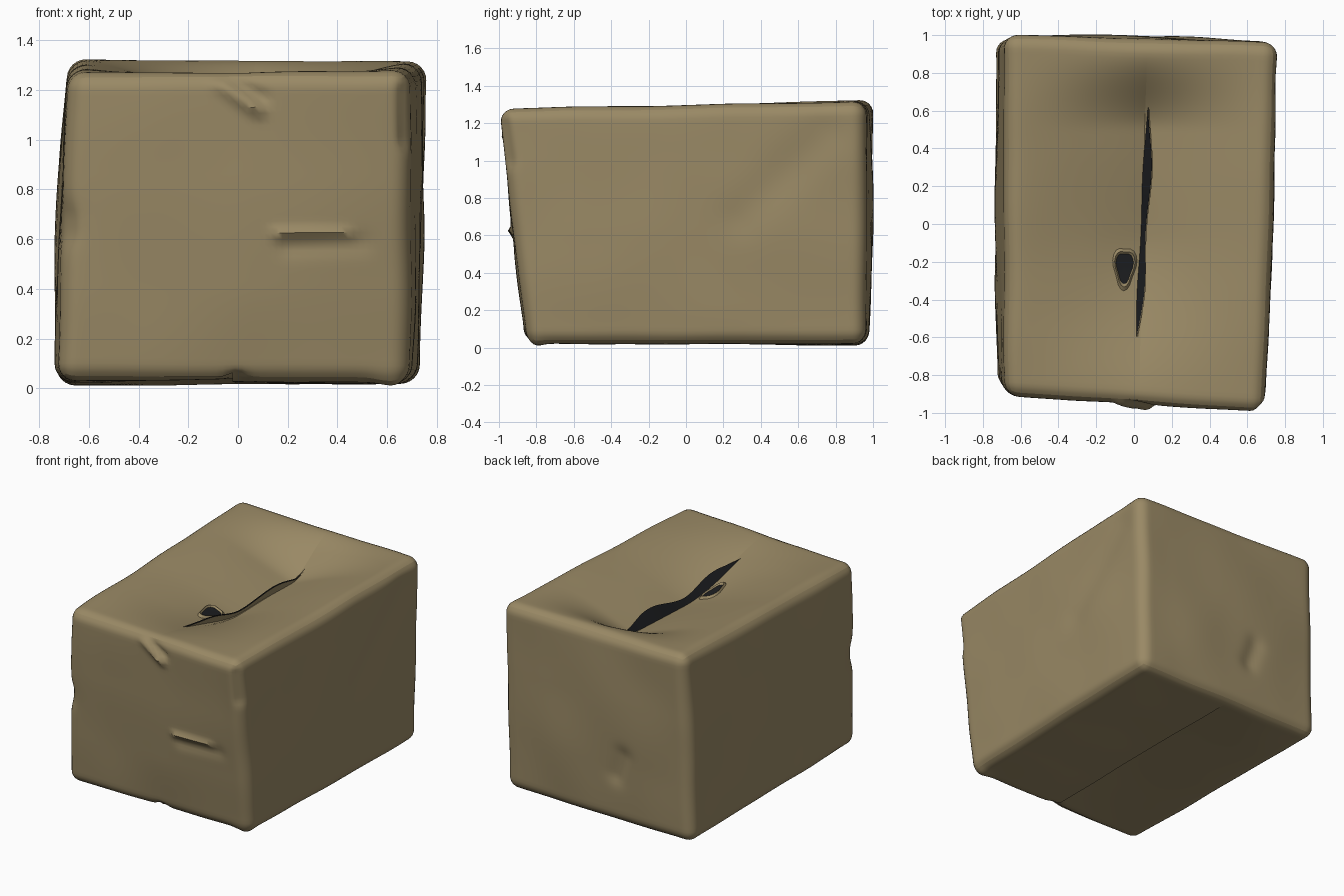
import bpy, bmesh, math
from mathutils import Vector, noise
from mathutils.geometry import intersect_point_line

cube = bpy.data.objects.get("Cube")
if cube:
    bpy.data.objects.remove(cube)


def material(name, rgb):
    m = bpy.data.materials.new(name)
    m.use_nodes = True
    colour = (*rgb, 1)
    m.diffuse_color = colour
    bsdf = m.node_tree.nodes["Principled BSDF"]
    bsdf.inputs["Base Color"].default_value = colour
    bsdf.inputs["Roughness"].default_value = 0.9
    return m


CARDBOARD = material("cardboard brown", (0.32, 0.25, 0.13))
DARK = material("dark inside", (0.012, 0.013, 0.015))

HALF = Vector((0.71, 0.95, 0.65))
ROUND = 0.075
SEAM = 0.03

# Leaning box corners, keyed by the signs of x, y and z
CORNERS = {
    (-1, -1, -1): (-0.73, -0.86, 0.03), (1, -1, -1): (0.69, -0.85, 0.02),
    (1, 1, -1): (0.73, 0.96, 0.02), (-1, 1, -1): (-0.73, 0.98, 0.01),
    (-1, -1, 1): (-0.68, -0.91, 1.27), (1, -1, 1): (0.69, -1.0, 1.28),
    (1, 1, 1): (0.76, 0.96, 1.315), (-1, 1, 1): (-0.69, 1.0, 1.325),
}

# Knocks and creases: start, end, width, push
DENTS = [
    ((-0.08, -0.97, 1.23), (0.08, -0.96, 1.12), 0.025, (0, -0.035, 0)),
    ((0.0, -0.97, 1.23), (0.1, -0.97, 1.17), 0.025, (0, 0.025, 0)),
    ((0.15, -0.93, 0.62), (0.45, -0.94, 0.62), 0.02, (0, -0.025, 0)),
    ((0.2, -0.93, 0.57), (0.5, -0.94, 0.58), 0.04, (0, 0.012, 0)),
    ((-0.71, -0.88, 0.68), (-0.71, -0.88, 0.64), 0.07, (0.02, 0.01, 0)),
    ((0.69, -0.99, 1.2), (0.69, -0.96, 1.0), 0.04, (-0.025, 0.01, 0)),
    ((0.74, 0.3, 0.7), (0.76, 0.75, 1.15), 0.12, (-0.015, 0, 0)),
    ((0.0, -0.86, 0.02), (0.0, -0.84, 0.03), 0.04, (0, 0, 0.025)),
    ((-0.2, 0.98, 0.5), (-0.15, 0.98, 0.35), 0.06, (0, -0.02, 0)),
    ((0.6, -0.85, 0.02), (0.62, -0.82, 0.02), 0.06, (0, 0, -0.015)),
]


def smooth(t):
    t = min(max(t, 0), 1)
    return t * t * (3 - 2 * t)


def place(p, flap=0):
    """Round a point of the plain box, lean it and wear it."""
    core = Vector([min(max(c, ROUND - h), h - ROUND) for c, h in zip(p, HALF)])
    p = core + (p - core).normalized() * ROUND
    u = Vector([c / h for c, h in zip(p, HALF)])
    q = Vector()
    for s, c in CORNERS.items():
        q += Vector(c) * math.prod((1 + s[i] * u[i]) / 2 for i in range(3))
    # Walls bulge slightly
    q.x += 0.022 * u.x * (1 - u.y ** 2) * (1 - u.z ** 2)
    q.y += 0.022 * u.y * (1 - u.x ** 2) * (1 - u.z ** 2)
    # Flaps fold inward toward their seam
    if flap:
        seam = SEAM if flap > 0 else 0
        edge = HALF.x - ROUND
        t = (p.x + edge) / (seam + edge) if p.x <= seam else (edge - p.x) / (edge - seam)
        t = min(max(t, 0), 1)
        if flap > 0:
            q.z -= 0.2 * t ** 1.3 * smooth((q.y + 1) / 0.95) * smooth((0.92 - q.y) / 0.42)
    # Paper ripple and knocks
    ripple = noise.noise_vector(q * 2.3)
    result = q + Vector((ripple.x * 0.01, ripple.y * 0.01, ripple.z * 0.006))
    for a, b, width, push in DENTS:
        a, b = Vector(a), Vector(b)
        near, f = intersect_point_line(q, a, b)
        near = a.lerp(b, min(max(f, 0), 1))
        result += Vector(push) * math.exp(-(q - near).length_squared / width ** 2)
    result.z = max(result.z, 0)
    return result


def add_grid(bm, rows):
    grid = [[bm.verts.new(p) for p in row] for row in rows]
    for r0, r1 in zip(grid, grid[1:]):
        for i in range(len(r0) - 1):
            bm.faces.new((r0[i], r1[i], r1[i + 1], r0[i + 1]))


def finish(name, bm, mat):
    bmesh.ops.remove_doubles(bm, verts=bm.verts, dist=0.0005)
    mesh = bpy.data.meshes.new(name)
    bm.to_mesh(mesh)
    bm.free()
    mesh.materials.append(mat)
    obj = bpy.data.objects.new(name, mesh)
    bpy.context.collection.objects.link(obj)
    bpy.ops.object.select_all(action='DESELECT')
    obj.select_set(True)
    bpy.context.view_layer.objects.active = obj
    bpy.ops.object.shade_smooth_by_angle(angle=math.radians(50))
    return obj


def sheet(name, rows, mat):
    bm = bmesh.new()
    add_grid(bm, rows)
    return finish(name, bm, mat)


def samples(h, lo=-9, hi=9):
    """Even steps over the flat part, finer ones around the rounded edge."""
    flat = h - ROUND
    n = round(flat * 2 / 0.025)
    values = [-flat + 2 * flat * i / n for i in range(n + 1)]
    for degrees in (15, 30, 45):
        d = flat + ROUND * math.tan(math.radians(degrees))
        values += [-d, d]
    inside = [v for v in values if lo < v < hi]
    return sorted(inside + [v for v in (lo, hi) if abs(v) < h])


def panel(bm, axis, sign, lo=-9, hi=9, flap=0):
    a, b = (axis + 1) % 3, (axis + 2) % 3
    rows = []
    for va in samples(HALF[a], lo, hi)[::sign]:
        row = []
        for vb in samples(HALF[b]):
            p = Vector()
            p[axis], p[a], p[b] = sign * HALF[axis], va, vb
            row.append(place(p, flap))
        rows.append(row)
    add_grid(bm, rows)


# Four walls
walls = bmesh.new()
for axis in (0, 1):
    for sign in (-1, 1):
        panel(walls, axis, sign)
finish("box_walls", walls, CARDBOARD)

# Top and bottom flaps meeting along the middle
for level, sign, seam in (("top", 1, SEAM), ("bottom", -1, 0)):
    for side, lo, hi in (("right", -9, seam), ("left", seam, 9)):
        bm = bmesh.new()
        panel(bm, 2, sign, lo, hi, sign)
        if sign < 0 and side == "right":
            # One bottom flap is pushed in at the seam
            for v in bm.verts:
                t = smooth((v.co.x + 0.62) / 0.62)
                v.co.z += 0.05 * t * max(0, 1 - v.co.y ** 2 / 0.8)
        finish(f"{level}_flap_{side}", bm, CARDBOARD)


def on_top(x, y, lift=0.0):
    return place(Vector((x, y, HALF.z)), 1) + Vector((0, 0, lift))


# Torn lip along the top seam, dark on its inner side
low, high = [], []
for i in range(61):
    y = -0.62 + 1.24 * i / 60
    w = max(0, 1 - abs(y / 0.62) ** 3) * (0.8 + 0.25 * math.sin(y * 9 - 1))
    x = 0.025 + 0.03 * y
    low.append(on_top(x - 0.012 * w, y, -0.004))
    high.append(on_top(x + 0.038 * w, y, 0.07 * w))
sheet("torn_lip_inside", [low, high], DARK)
shift = Vector((0.005, 0, -0.004))
sheet("torn_lip_outside", [[p + shift for p in high], [p + shift for p in low]], CARDBOARD)


# Puncture beside the seam with a raised rim
def ring(scale, lift):
    points = []
    for i in range(25):
        a = -math.tau * i / 24
        r = scale * (1 + 0.15 * math.sin(3 * a))
        points.append(on_top(-0.065 + 0.045 * r * math.cos(a), -0.24 + 0.08 * r * math.sin(a), lift))
    return points


sheet("puncture_hole", [ring(1, 0.006), ring(0.5, 0.006), ring(0.01, 0.006)][::-1], DARK)
sheet("puncture_rim", [ring(0.95, 0.004), ring(1.15, 0.016), ring(1.4, -0.002)], CARDBOARD)
